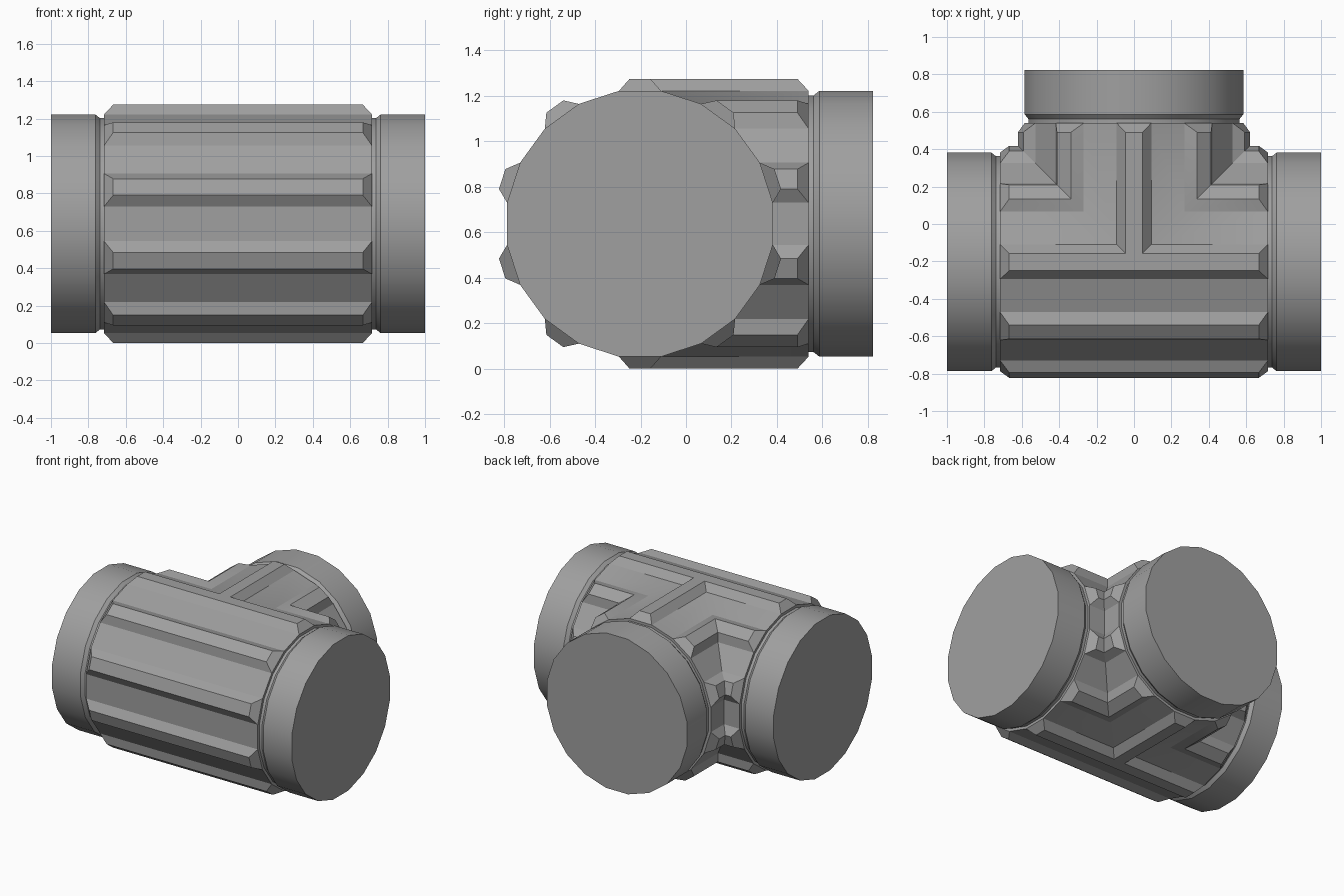
import bpy
import bmesh
import math
from mathutils import Vector

cube = bpy.data.objects.get("Cube")
if cube:
    bpy.data.objects.remove(cube, do_unlink=True)

# Shared dimensions
SIDES = 20
R = 0.592                                  # pipe corner radius
FLAT = R * math.cos(math.pi / SIDES)       # distance to a flat
HALF = R * math.sin(math.pi / SIDES)       # half width of a flat
RIB_TOP, RIB_HALF = 0.6375, 0.046
ORIGIN = Vector((0, -0.2025, RIB_TOP))
UP = Vector((0, 0, 1))

grey = bpy.data.materials.new("pipe grey")
grey.use_nodes = True
colour = (0.35, 0.35, 0.35, 1)
grey.diffuse_color = colour
grey.node_tree.nodes["Principled BSDF"].inputs["Base Color"].default_value = colour


def profile(ribbed):
    """Outline with a rib on every second flat; without ribs they collapse onto the flats."""
    points = []
    for k in range(SIDES // 2):
        a = math.pi / 2 + k * 4 * math.pi / SIDES
        out = Vector((math.cos(a), math.sin(a)))
        along = Vector((-out.y, out.x))
        top, half = (RIB_TOP, RIB_HALF) if ribbed else (FLAT, HALF)
        points += [out * FLAT - along * HALF, out * top - along * half]
        if k % (SIDES // 4) == 0:          # centre point lets the mitre turn its corner
            points.append(out * top)
        points += [out * top + along * half, out * FLAT + along * HALF]
    return points


def loft(bm, rings, cap=False):
    loops = [[bm.verts.new(p) for p in ring] for ring in rings]
    for a, b in zip(loops, loops[1:]):
        for i in range(len(a)):
            j = (i + 1) % len(a)
            bm.faces.new((a[i], a[j], b[j], b[i]))
    if cap:
        bm.faces.new(loops[-1])


def finish(bm, name):
    bmesh.ops.remove_doubles(bm, verts=bm.verts[:], dist=0.0005)
    bmesh.ops.dissolve_limit(bm, angle_limit=math.radians(0.5),
                             verts=bm.verts[:], edges=bm.edges[:])
    bmesh.ops.recalc_face_normals(bm, faces=bm.faces[:])
    mesh = bpy.data.meshes.new(name)
    bm.to_mesh(mesh)
    bm.free()
    mesh.materials.append(grey)
    obj = bpy.data.objects.new(name, mesh)
    bpy.context.collection.objects.link(obj)
    bpy.ops.object.select_all(action='DESELECT')
    obj.select_set(True)
    bpy.context.view_layer.objects.active = obj
    bpy.ops.object.shade_smooth_by_angle(angle=math.radians(30))


# Each arm: name, axis, sideways direction, extra length, mitre depth
X, Y = Vector((1, 0, 0)), Vector((0, 1, 0))
ARMS = [
    ("left", X, Y, 0, lambda p: max(p, 0)),
    ("right", -X, Y, 0, lambda p: max(p, 0)),
    ("back", Y, X, 0.026, abs),
]
ribbed, plain = profile(True), profile(False)

# Ribbed tee body, its three arms mitred together
body = bmesh.new()
for name, axis, side, extra, mitre in ARMS:
    def place(p, t):
        return ORIGIN + axis * t + side * p.x + UP * p.y

    loft(body, [
        [place(p, mitre(p.x)) for p in ribbed],
        [place(p, 0.667 + extra) for p in ribbed],
        [place(p, 0.716 + extra) for p in plain],
    ])

    # Grooved collar closing the arm
    collar = bmesh.new()
    steps = [(0.716, 1), (0.716, 0.966), (0.738, 0.966), (0.763, 1), (1, 1)]
    loft(collar, [[place(p * s, t + extra) for p in plain] for t, s in steps], cap=True)
    finish(collar, name + "_collar")
finish(body, "tee_body")
